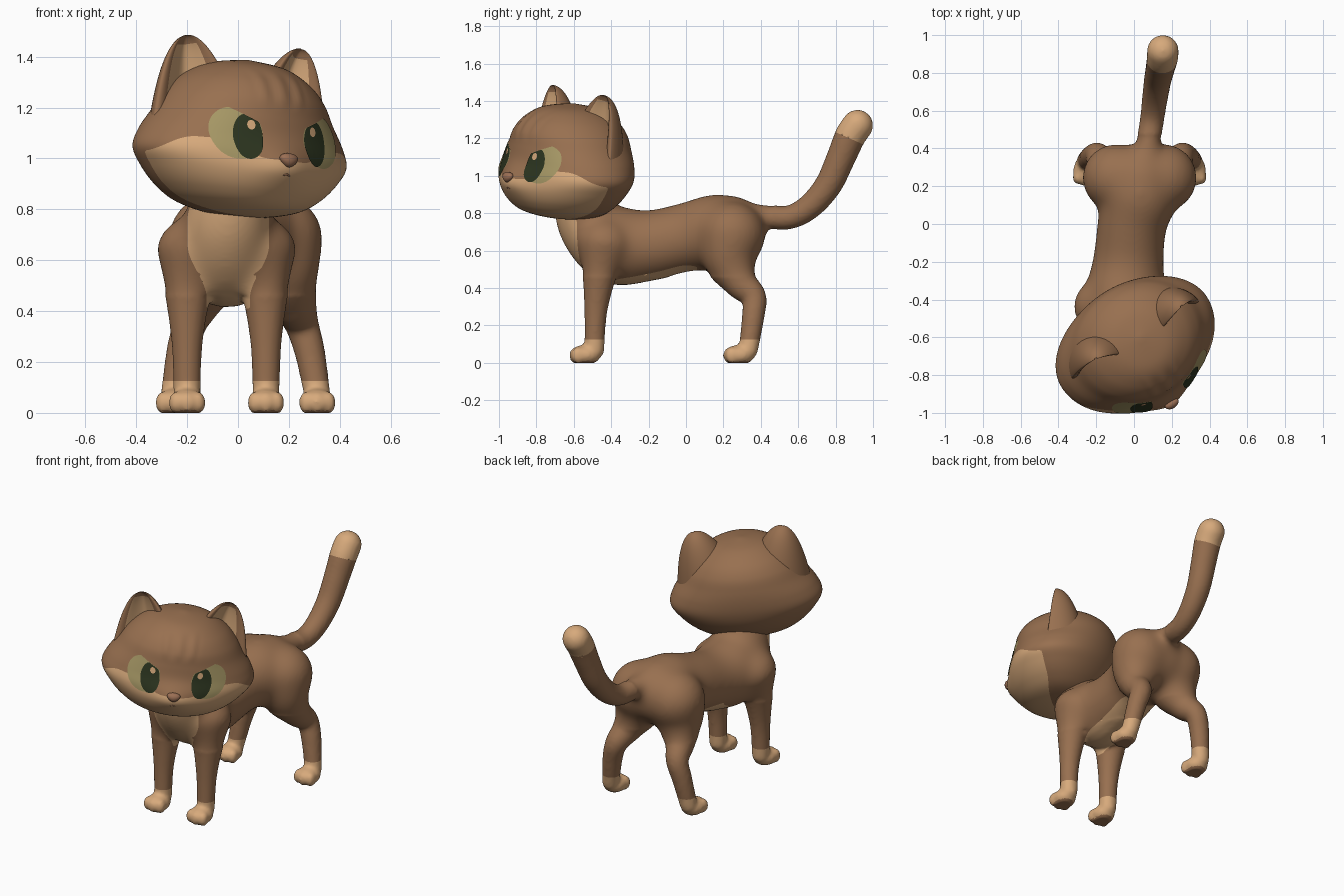
import bpy, bmesh
from math import sin, cos, pi, exp, radians
from mathutils import Vector, Matrix
from mathutils.bvhtree import BVHTree

cube = bpy.data.objects.get("Cube")
if cube:
    bpy.data.objects.remove(cube)


def material(name, rgb):
    m = bpy.data.materials.new(name)
    m.use_nodes = True
    m.diffuse_color = (*rgb, 1)
    m.node_tree.nodes["Principled BSDF"].inputs["Base Color"].default_value = (*rgb, 1)
    return m


FUR = material("brown_fur", (0.315, 0.162, 0.08))
CREAM = material("cream_fur", (0.68, 0.40, 0.20))
IRIS = material("olive_iris", (0.38, 0.31, 0.13))
PUPIL = material("dark_green_pupil", (0.025, 0.035, 0.014))
NOSE = material("nose_brown", (0.33, 0.16, 0.09))


def spline(pts, n):
    """Smooth curve through points of any dimension."""
    p = [Vector(q) for q in pts]
    p = [p[0]] + p + [p[-1]]
    out = []
    for i in range(1, len(p) - 2):
        a, b, c, d = p[i - 1:i + 3]
        for k in range(n):
            t = k / n
            out.append(b + (c - a) * (t / 2) + (a * 2 - b * 5 + c * 4 - d) * (t * t / 2)
                       + (b * 3 - a - c * 3 + d) * (t ** 3 / 2))
    return out + [p[-1]]


def loft(bm, rows, close_end=True):
    rows = [[bm.verts.new(p) for p in row] for row in rows]
    for a, b in zip(rows, rows[1:]):
        for i in range(len(a)):
            bm.faces.new((a[i - 1], a[i], b[i], b[i - 1]))
    bm.faces.new(rows[0])
    if close_end:
        bm.faces.new(rows[-1])


def tube(bm, pts, n=8, seg=24):
    """Round-ended tube through (x, y, z, radius) points."""
    s = [(Vector(q[:3]), q[3]) for q in spline(pts, n)]
    dirs = [(s[min(i + 1, len(s) - 1)][0] - s[max(i - 1, 0)][0]).normalized() for i in range(len(s))]
    rings = [(c, r, d) for (c, r), d in zip(s, dirs)]
    angles = [k * pi / 14 for k in range(1, 7)]

    def cap(ring, sign):
        c, r, d = ring
        return [(c + d * (sign * r * sin(a)), r * cos(a), d) for a in angles]
    rings = cap(rings[0], -1)[::-1] + rings + cap(rings[-1], 1)
    side = rings[0][2].orthogonal()
    rows = []
    for c, r, d in rings:
        side = (side - d * side.dot(d)).normalized()
        up = d.cross(side)
        rows.append([c + (side * cos(2 * pi * k / seg) + up * sin(2 * pi * k / seg)) * r
                     for k in range(seg)])
    loft(bm, rows)


def ball(bm, centre, radii):
    bmesh.ops.create_uvsphere(bm, u_segments=24, v_segments=16, radius=1,
                              matrix=Matrix.Translation(centre) @ Matrix.Diagonal((*radii, 1)))


def paint(bm, rule, index):
    """Colour faces where rule > 0, sliding vertices onto the border for a clean edge."""
    bmesh.ops.triangulate(bm, faces=bm.faces[:])
    f = {v: rule(v.co) for v in bm.verts}
    moves = {}
    for e in bm.edges:
        a, b = e.verts
        if f[a] * f[b] < 0:
            t = f[a] / (f[a] - f[b])
            if t > 0.5:
                a, b, t = b, a, 1 - t
            if a not in moves or t < moves[a][0]:
                moves[a] = (t, a.co.lerp(b.co, t))
    for v, (t, co) in moves.items():
        v.co = co
        f[v] = 0
    for face in bm.faces:
        if sum(f[v] for v in face.verts) > 0:
            face.material_index = index


def finish(bm, name, mats, matrix=Matrix()):
    bmesh.ops.recalc_face_normals(bm, faces=bm.faces[:])
    mesh = bpy.data.meshes.new(name)
    bm.to_mesh(mesh)
    for m in mats:
        mesh.materials.append(m)
    mesh.shade_smooth()
    ob = bpy.data.objects.new(name, mesh)
    bpy.context.collection.objects.link(ob)
    ob.matrix_world = matrix
    return ob


def ramp(x, a, b):
    t = min(max((x - a) / (b - a), 0), 1)
    return t * t * (3 - 2 * t)


# Body: torso, tail, legs and paws fused into one skin
bm = bmesh.new()
tube(bm, [(-.01, -.57, .90, .15), (-.04, -.51, .74, .18), (-.045, -.38, .635, .214),
          (-.03, -.2, .628, .19), (-.01, 0, .672, .186), (.025, .14, .695, .207), (.035, .23, .7, .2)])
tube(bm, [(.06, .28, .79, .08), (.075, .42, .784, .066), (.095, .55, .778, .064), (.11, .66, .835, .068),
          (.125, .76, .95, .073), (.14, .83, 1.1, .078), (.15, .877, 1.21, .083), (.153, .917, 1.27, .084)])
FRONT_LEG = [(.13, -.44, .62, .156), (.15, -.46, .49, .098), (.155, -.482, .28, .062), (.155, -.49, .07, .053)]
BACK_LEG = [(.125, .245, .68, .185), (.15, .24, .55, .15), (.19, .292, .43, .092), (.22, .362, .35, .068),
            (.252, .358, .24, .06), (.282, .333, .07, .052)]
for leg, mid in ((FRONT_LEG, -.045), (BACK_LEG, .03)):
    for s in (-1, 1):
        tube(bm, [(mid + s * x, y, z, r) for x, y, z, r in leg])
        x, y = mid + s * leg[-1][0], leg[-1][1]
        ball(bm, (x, y - .05, .042), (.07, .084, .054))
        for t in (-1, 0, 1):
            ball(bm, (x + t * .043, y - .098 + abs(t) * .012, .04), (.03, .038, .045))
body = finish(bm, "body", (FUR, CREAM))
bm.free()
remesh = body.modifiers.new("fuse", 'REMESH')
remesh.mode = 'VOXEL'
remesh.voxel_size = 0.011
soften = body.modifiers.new("soften", 'SMOOTH')
soften.factor = 0.5
soften.iterations = 9
bm = bmesh.new()
bm.from_object(body, bpy.context.evaluated_depsgraph_get())
body.modifiers.clear()
trunk = [v for v in bm.verts if v.co.z > .46 and v.co.y < .47]
for step in range(60):                      # melt shoulders and hips into the trunk
    bmesh.ops.smooth_vert(bm, verts=trunk, factor=0.5, use_axis_x=True, use_axis_y=True, use_axis_z=True)
for v in bm.verts:
    v.co.z = max(v.co.z, 0)


def body_cream(p):
    width = .085 + .03 * ramp(p.y, -.45, -.3) + .075 * ramp(p.z, .45, .66)
    bib = min(width - abs(p.x + .038), .06 - p.y, p.z - .41, max(-.57 - p.y, .54 - p.z))
    return max(bib, .125 - p.z, .4 * p.y + .9 * p.z - 1.43)


paint(bm, body_cream, 1)
bm.normal_update()
for face in bm.faces:                       # soles
    if face.calc_center_median().z < .012 and face.normal.z < -.7:
        face.material_index = 0
bm.to_mesh(body.data)
body.data.shade_smooth()
bm.free()

# Head: stacked ovals of (height, half width, front depth, back depth)
HEAD = (Matrix.Translation((.008, -.622, 1.08)) @ Matrix.Rotation(radians(31.5), 4, 'Z')
        @ Matrix.Rotation(radians(6), 4, 'Y'))
PROFILE = [(-.31, 0, 0, 0), (-.302, .13, .13, .09), (-.27, .26, .25, .165), (-.215, .348, .315, .225),
           (-.145, .415, .345, .272), (-.075, .455, .342, .298), (0, .43, .325, .308), (.08, .375, .315, .305),
           (.16, .325, .3, .287), (.23, .255, .25, .235), (.285, .15, .16, .14), (.31, 0, 0, 0)]
SEG = 120
rows = []
for z, w, front, back in spline(PROFILE, 8)[1:-1]:
    row = []
    for k in range(SEG):
        a = 2 * pi * k / SEG
        x, y = w * cos(a), sin(a) * (back if sin(a) > 0 else front)
        if y < 0:                           # muzzle swelling and brow furrows
            y -= .04 * exp(-(x / .13) ** 2 - ((z + .11) / .08) ** 2)
            y -= .004 * cos(x * 75) * ramp(z, .1, .18) * (1 - ramp(z, .22, .28)) * (1 - ramp(abs(x), .08, .14))
        row.append((x, y, z))
    rows.append(row)
bm = bmesh.new()
loft(bm, rows)


def muzzle(p):
    x = abs(p.x)
    top = -.09 + .063 * ramp(x, .08, .26) - 5 * max(x - .33, 0) ** 2
    rear = -.022 - p.y - 1.5 * max(p.z + .13, 0) ** 2 - 5 * max(-.2 - p.z, 0) ** 2
    return min(top - p.z, rear)


paint(bm, muzzle, 1)
surface = BVHTree.FromBMesh(bm)
finish(bm, "head", (FUR, CREAM), HEAD)
bm.free()


def on_face(x, z, lift):
    hit = surface.ray_cast(Vector((x, -2, z)), Vector((0, 1, 0)))[0]
    return Vector((x, hit.y - lift, z))


def rim(x, z, rx, rz, a):
    """Oval outline, cut off above by the slanting brow."""
    px, pz = x + rx * cos(a), z + rz * sin(a)
    return px, min(pz, .092 + .45 * (px - .2))


def plate(name, side, x, z, rx, rz, lift, mat):
    ring = [rim(x, z, rx, rz, 2 * pi * k / 48) for k in range(48)]
    b = bmesh.new()
    loft(b, [[on_face(side * (x + (px - x) * i / 8), z + (pz - z) * i / 8, lift) for px, pz in ring]
             for i in range(1, 9)], close_end=False)
    finish(b, name, (mat,), HEAD)
    b.free()


for side, label in ((-1, "right"), (1, "left")):
    # Eyes
    plate(label + "_eye", side, .194, .002, .1, .103, .003, IRIS)
    plate(label + "_pupil", side, .154, -.008, .058, .09, .006, PUPIL)
    plate(label + "_eye_glint", side, .142, .038, .016, .019, .009, CREAM)
    # Ear: a deep D-shaped shell with a hollow front
    base, tip = Vector((side * .215, -.015, .06)), Vector((side * .268, .03, .38))
    axis = (tip - base).normalized()
    across = Vector((cos(radians(10)), side * sin(radians(10)), 0))
    across = (across - axis * across.dot(axis)).normalized()
    rear = axis.cross(across)
    rows = []
    for i in range(24):
        v = sin(i / 24 * pi / 2)
        size = (1 - v) ** .48
        row = []
        for k in range(48):
            a = 2 * pi * k / 48
            depth = .2 * sin(a) if sin(a) > 0 else .1 * sin(a) ** 4 - .02 * abs(sin(2 * a))
            row.append(base.lerp(tip, v) + (across * (.19 * cos(a)) + rear * depth) * size)
        rows.append(row)
    bm = bmesh.new()
    loft(bm, rows)
    for n, face in enumerate(bm.faces):
        ring, k = divmod(n, 48)
        if ring < 17 and 31 <= k <= 41:
            face.material_index = 1
    finish(bm, label + "_ear", (FUR, CREAM), HEAD)
    bm.free()

# Nose, wider at the top
bm = bmesh.new()
ball(bm, on_face(0, -.088, 0), (.038, .026, .028))
for v in bm.verts:
    v.co.x *= 1 + 12 * (v.co.z + .088)
finish(bm, "nose", (NOSE,), HEAD)
bm.free()

# Mouth
bm = bmesh.new()
tube(bm, [(*on_face(x, -.142 + abs(x) * -.4, -.002), .004) for x in (-.012, -.006, 0, .006, .012)], n=3, seg=8)
finish(bm, "mouth", (NOSE,), HEAD)
bm.free()
